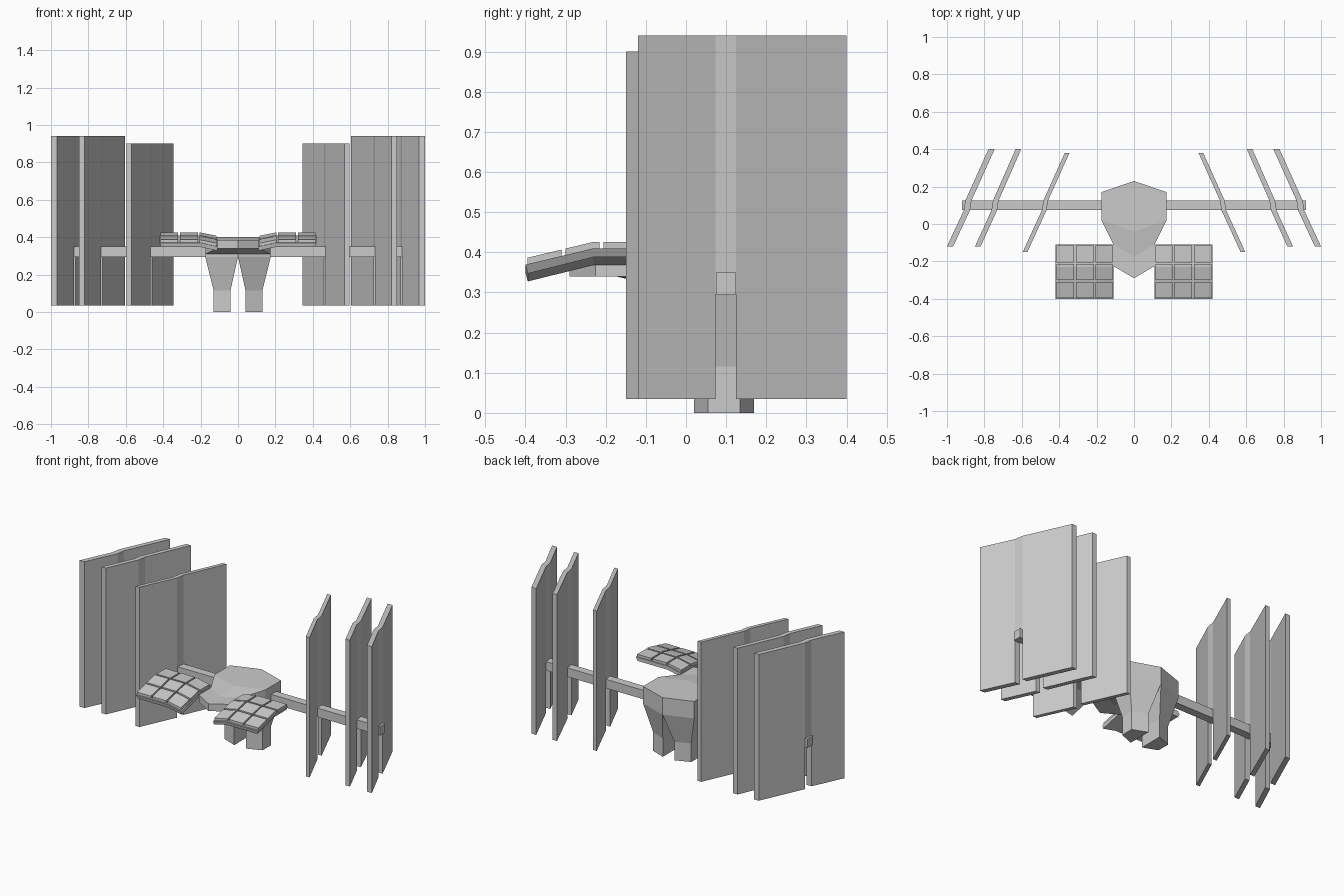
import bpy
import bmesh

cube = bpy.data.objects.get("Cube")
if cube:
    bpy.data.objects.remove(cube, do_unlink=True)

grey = bpy.data.materials.new("hull grey")
grey.use_nodes = True
grey.diffuse_color = (0.6, 0.6, 0.6, 1)
grey.node_tree.nodes["Principled BSDF"].inputs["Base Color"].default_value = (0.6, 0.6, 0.6, 1)


def finish(name, bm):
    bmesh.ops.recalc_face_normals(bm, faces=bm.faces)
    mesh = bpy.data.meshes.new(name)
    bm.to_mesh(mesh)
    bm.free()
    mesh.materials.append(grey)
    obj = bpy.data.objects.new(name, mesh)
    bpy.context.collection.objects.link(obj)
    return obj


def loft(name, rings):
    """Closed solid through rings that share a point count."""
    bm = bmesh.new()
    loops = [[bm.verts.new(p) for p in ring] for ring in rings]
    for low, high in zip(loops, loops[1:]):
        for i in range(len(low)):
            j = (i + 1) % len(low)
            bm.faces.new((low[i], low[j], high[j], high[i]))
    bm.faces.new(loops[0])
    bm.faces.new(loops[-1])
    return finish(name, bm)


def level(points, z):
    return [(x, y, z) for x, y in points]


def panel(name, side, front, back, y0, y1, top, thick):
    """Upright kinked plate with a slot below the beam."""
    ys = [y0, 0.073, 0.125, y1]
    mid = front + (back - front) * (0.1 - y0) / (y1 - y0)
    xs = [front, mid + 0.004, mid - 0.004, back]
    zs = [0.035, 0.295, top]
    bm = bmesh.new()
    grid = [[bm.verts.new((side * x, y, z)) for z in zs] for x, y in zip(xs, ys)]
    for i in range(3):
        for k in range(2):
            if (i, k) != (1, 0):
                bm.faces.new((grid[i][k], grid[i + 1][k], grid[i + 1][k + 1], grid[i][k + 1]))
    ext = bmesh.ops.extrude_face_region(bm, geom=bm.faces[:])
    moved = [v for v in ext["geom"] if isinstance(v, bmesh.types.BMVert)]
    bmesh.ops.translate(bm, verts=moved, vec=(side * thick, 0, 0))
    finish(name, bm)


def deck_z(x, y):
    """Height of the folded deck: dips toward the hull and the front."""
    inner = max(0, 0.2 - x) * 0.22
    nose = max(0, -0.23 - y) * 0.24
    return 0.41 - inner - nose


def slab(name, side, xs, ys, thick, lift=0, tuck=0):
    """Sheet that follows the deck, with its lower rim tucked in."""
    bm = bmesh.new()
    layers = []
    for drop, t in ((0, 0), (thick, tuck)):
        layer = []
        for x in xs:
            xx = x - t if x == xs[-1] else x
            row = []
            for y in ys:
                yy = y + t * 0.5 if y == ys[0] else y
                row.append(bm.verts.new((side * xx, yy, deck_z(x, y) + lift - drop)))
            layer.append(row)
        layers.append(layer)
    nx, ny = len(xs), len(ys)
    for g in layers:
        for i in range(nx - 1):
            for j in range(ny - 1):
                bm.faces.new((g[i][j], g[i + 1][j], g[i + 1][j + 1], g[i][j + 1]))
    a, b = layers
    for i in range(nx - 1):
        for j in (0, ny - 1):
            bm.faces.new((a[i][j], a[i + 1][j], b[i + 1][j], b[i][j]))
    for j in range(ny - 1):
        for i in (0, nx - 1):
            bm.faces.new((a[i][j], a[i][j + 1], b[i][j + 1], b[i][j]))
    finish(name, bm)


# Hexagonal hull
hexagon = [(0, 0.23), (0.175, 0.17), (0.175, 0.02), (0, -0.04), (-0.175, 0.02), (-0.175, 0.17)]
loft("hull", [level(hexagon, 0.295), level(hexagon, 0.4)])

# Nose block and the neck sloping down to it
tip = [(-0.11, -0.11), (0, -0.175), (0.11, -0.11), (0.11, -0.225), (0, -0.29), (-0.11, -0.225)]
loft("nose", [level(tip, 0.34), level(tip, 0.385)])
neck_back = [(-0.175, 0.02), (0, -0.04), (0.175, 0.02)]
loft("neck", [
    level(neck_back, 0.4) + level(neck_back[::-1], 0.31),
    level(tip[:3], 0.385) + level(tip[2::-1], 0.34)])

# Cross beam
beam = [(0.075, 0.295), (0.125, 0.295), (0.125, 0.35), (0.075, 0.35)]
loft("cross_beam", [[(x, y, z) for y, z in beam] for x in (-0.92, 0.92)])

for side, label in ((1, "left"), (-1, "right")):
    # Tapered leg and straight foot
    thigh = [(0, 0.23), (side * 0.175, 0.17), (side * 0.175, 0.02), (0, -0.04)]
    foot = [(side * 0.04, 0.17), (side * 0.13, 0.135), (side * 0.13, 0.055), (side * 0.04, 0.02)]
    loft(label + "_leg", [level(foot, 0), level(foot, 0.115), level(thigh, 0.295)])

    # Tall panels
    panel(label + "_outer_panel", side, 0.967, 0.745, -0.12, 0.4, 0.94, 0.033)
    panel(label + "_middle_panel", side, 0.82, 0.603, -0.12, 0.4, 0.94, 0.03)
    panel(label + "_inner_panel", side, 0.57, 0.345, -0.15, 0.38, 0.9, 0.025)

    # Folded deck with raised tiles
    slab(label + "_deck", side, [0.11, 0.2, 0.42], [-0.4, -0.23, -0.11], 0.022, tuck=0.012)
    for i, (x0, x1) in enumerate(((0.115, 0.205), (0.215, 0.31), (0.32, 0.415))):
        for j, (y0, y1) in enumerate(((-0.395, -0.31), (-0.3, -0.215), (-0.205, -0.115))):
            ys = [y0, -0.23, y1] if y0 < -0.23 < y1 else [y0, y1]
            slab(f"{label}_deck_tile_{i}{j}", side, [x0, x1], ys, 0.02, lift=0.016)
